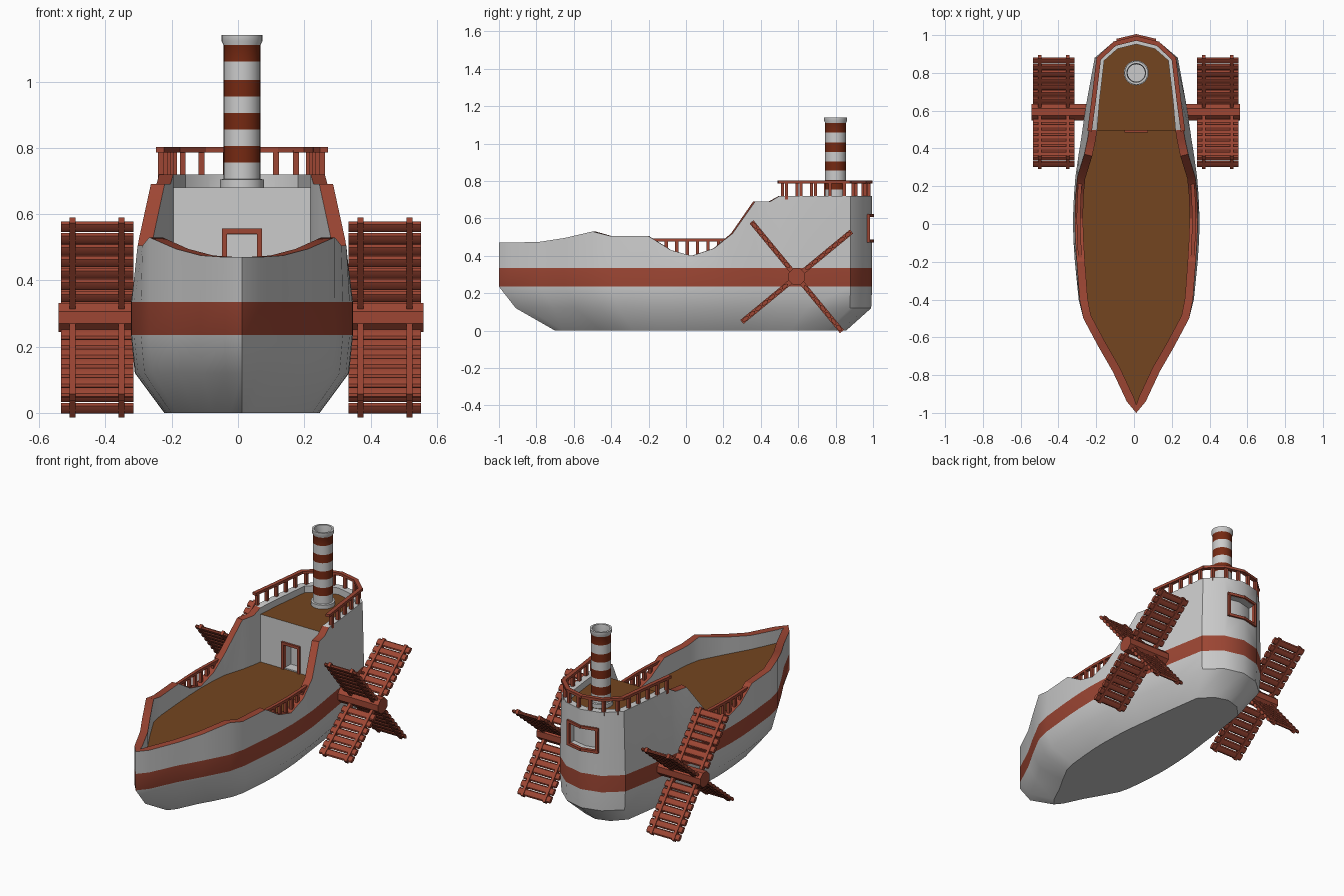
import bpy, bmesh, math
from mathutils import Vector, Matrix

if "Cube" in bpy.data.objects:
    bpy.data.objects.remove(bpy.data.objects["Cube"])

CX = 0.012  # hull centre line


def mat(name, rgb):
    m = bpy.data.materials.new(name)
    m.diffuse_color = (*rgb, 1)
    m.use_nodes = True
    m.node_tree.nodes["Principled BSDF"].inputs["Base Color"].default_value = m.diffuse_color
    return m


GREY = mat("pale_grey_paint", (0.60, 0.60, 0.60))
RED = mat("red_brown_trim", (0.34, 0.062, 0.034))
DARK = mat("dark_red_band", (0.18, 0.022, 0.006))
DECK = mat("deck_brown", (0.175, 0.060, 0.014))


def finish(bm, name, mats, smooth=True, loc=(0, 0, 0)):
    bmesh.ops.recalc_face_normals(bm, faces=bm.faces)
    me = bpy.data.meshes.new(name)
    bm.to_mesh(me)
    bm.free()
    for m in mats:
        me.materials.append(m)
    ob = bpy.data.objects.new(name, me)
    ob.location = loc
    bpy.context.collection.objects.link(ob)
    bpy.ops.object.select_all(action='DESELECT')
    ob.select_set(True)
    bpy.context.view_layer.objects.active = ob
    if smooth:
        bpy.ops.object.shade_smooth_by_angle(angle=math.radians(32))
    return ob


def box(bm, centre, size, rot=Matrix()):
    m = Matrix.Translation(centre) @ rot.to_4x4() @ Matrix.Diagonal((*size, 1))
    bmesh.ops.create_cube(bm, size=1, matrix=m)


def bar(bm, a, b, w, h):
    a, b = Vector(a), Vector(b)
    d = b - a
    rot = d.to_track_quat('X', 'Z').to_matrix()
    box(bm, (a + b) / 2, (d.length + w * 0.6, w, h), rot)


def cut(ob, centre, size):
    bm = bmesh.new()
    box(bm, centre, size)
    cutter = finish(bm, "opening_cutter", [], False)
    cutter.hide_render = True
    mod = ob.modifiers.new("opening", 'BOOLEAN')
    mod.operation, mod.solver, mod.object = 'DIFFERENCE', 'EXACT', cutter
    bpy.context.view_layer.objects.active = ob
    bpy.ops.object.modifier_apply(modifier=mod.name)
    bpy.data.objects.remove(cutter)


# Hull columns from bow to stern: half width, y, half width at top, top height
COLS = [(0, -1, 0, .47), (.05, -.94, .05, .47), (.125, -.78, .125, .475),
        (.20, -.65, .20, .495), (.28, -.5, .28, .53), (.305, -.4, .30, .505),
        (.325, -.2, .315, .505), (.333, -.08, .322, .43), (.335, .03, .325, .40),
        (.33, .15, .322, .44), (.322, .25, .312, .52), (.305, .37, .275, .69),
        (.292, .45, .258, .69), (.285, .5, .25, .72), (.262, .65, .238, .72),
        (.22, .88, .21, .72), (.12, .965, .12, .72), (0, .995, 0, .72)]
loop = COLS + [(-x, y, -t, s) for x, y, t, s in COLS[-2:0:-1]]
N = len(loop)
DECK_Z, UPPER_Z = 0.39, 0.68


def inset(i, d):
    p, q = loop[i - 1], loop[(i + 1) % N]
    n = Vector((p[1] - q[1], q[2] - p[2])).normalized()
    return Vector((loop[i][2], loop[i][1])) + n * d


inner = [inset(i, 0.043) for i in range(N)]

# Hull shell: bottom, chine, stripe, top, rim and inside wall
bm = bmesh.new()
rows = [[] for _ in range(6)]
for i, (x, y, t, s) in enumerate(loop):
    front = y < 0
    pts = [(x * .70, y * (.70 if front else .86), 0),
           (x * .965, y * (.91 if front else .995), .12),
           (x, y, .235), (x, y, .335), (t, y, s)]
    for r, p in enumerate(pts):
        rows[r].append(bm.verts.new(p))
    rows[5].append(bm.verts.new((*inner[i], s)))
rows.append([bm.verts.new((*p, DECK_Z)) for p in inner])
for r in range(6):
    for i in range(N):
        j = (i + 1) % N
        f = bm.faces.new((rows[r][i], rows[r][j], rows[r + 1][j], rows[r + 1][i]))
        rim = r == 4 and f.calc_center_median().y < 0.49
        f.material_index = 1 if r == 2 or rim else 0
bm.faces.new(rows[0])
bm.faces.new(rows[6]).material_index = 2
hull = finish(bm, "hull", [GREY, RED, DECK], loc=(CX, 0, 0))
cut(hull, (CX, 1.0, .545), (.18, .2, .125))

# Cabin block with upper deck on top
bm = bmesh.new()
aft = [p for p, c in zip(inner, loop) if c[1] > 0.48]
lo = [bm.verts.new((*p, .37)) for p in aft]
hi = [bm.verts.new((*p, UPPER_Z)) for p in aft]
for i in range(len(aft)):
    j = (i + 1) % len(aft)
    bm.faces.new((lo[i], lo[j], hi[j], hi[i]))
bm.faces.new(lo)
bm.faces.new(hi).material_index = 1
cabin = finish(bm, "cabin", [GREY, DECK], loc=(CX, 0, 0))
WALL_Y = min(p.y for p in aft)
cut(cabin, (CX, WALL_Y, .467), (.092, .12, .14))

# Door frame
bm = bmesh.new()
for s in (-1, 1):
    box(bm, (s * .053, WALL_Y, .473), (.016, .022, .165))
box(bm, (0, WALL_Y, .548), (.122, .024, .016))
finish(bm, "door_frame", [RED], False, (CX, 0, 0))

# Stern window frame, bent to follow the hull
bm = bmesh.new()
for s in (-1, 1):
    for z in (.478, .616):
        bar(bm, (s * .097, .972, z), (0, .995, z), .02, .016)
    box(bm, (s * .096, .972, .547), (.016, .022, .15))
finish(bm, "stern_window_frame", [RED], False, (CX, 0, 0))


# Railings: handrail along a path with evenly spaced posts
def railing(name, path, base, top, gap, w):
    bm = bmesh.new()
    along = 0.5 * gap
    for a, b in zip(path, path[1:]):
        bar(bm, (*a, top - .008), (*b, top - .008), w, .016)
        d = (b - a).length
        while along < d:
            p = a.lerp(b, along / d)
            box(bm, (*p, (base + top) / 2 - .005), (.018, .018, top - base - .01))
            along += gap
        along -= d
    finish(bm, name, [RED], False, (CX, 0, 0))


upper = [inset(i, .012) for i in range(N) if loop[i][1] > 0.48]
upper[0].x += .008
upper[-1].x -= .008
railing("upper_railing", upper, .70, .802, .078, .024)
for side, label in ((1, "right"), (-1, "left")):
    path = [Vector((side * x, y)) for x, y in
            ((.297, -.19), (.303, -.08), (.306, .03), (.302, .15), (.298, .21))]
    railing(label + "_side_railing", path, .39, .492, .056, .02)

# Funnel: turned profile with painted bands
bm = bmesh.new()
R = .056
prof = [(.066, UPPER_Z), (.066, .704), (R, .706)]
prof += [(R, z) for z in (.755, .805, .855, .905, .955, 1.005, 1.06, 1.11)]
prof += [(.062, 1.122), (.062, 1.14), (.05, 1.14), (.046, 1.11), (.046, .72), (0, .72)]
vs = [bm.verts.new((r, 0, z)) for r, z in prof]
es = [bm.edges.new(e) for e in zip(vs, vs[1:])]
bmesh.ops.spin(bm, geom=vs + es, cent=(0, 0, 0), axis=(0, 0, 1),
               angle=math.tau, steps=24, use_merge=True)
bmesh.ops.remove_doubles(bm, verts=bm.verts, dist=1e-5)
for f in bm.faces:
    c = f.calc_center_median()
    if c.xy.length > .05 and any(a < c.z < a + .055 for a in (.755, .855, .955, 1.058)):
        f.material_index = 1
finish(bm, "funnel", [GREY, DARK], loc=(CX, .80, 0))

# Paddle wheels: four slatted blades on a stub axle
for cx, s, label in ((-.425, -1, "left"), (.443, 1, "right")):
    bm = bmesh.new()
    side = Matrix.Rotation(math.pi / 2, 4, 'Y')
    for k in range(4):
        turn = Matrix.Rotation(math.radians(39.5 + 90 * k), 4, 'X')
        for n in range(7):
            m = turn @ Matrix.Translation((0, .082 + n * .0455, 0))
            m = m @ Matrix.Diagonal((1, 1, .5, 1)) @ side
            bmesh.ops.create_cone(bm, cap_ends=True, segments=8, radius1=.021,
                                  radius2=.021, depth=.218, matrix=m)
        for x in (-.074, .074):
            box(bm, turn @ Vector((x, .205, 0)), (.018, .35, .027), turn.to_3x3())
    axle = Matrix.Translation((-s * .048, 0, 0)) @ side
    bmesh.ops.create_cone(bm, cap_ends=True, segments=8, radius1=.048, radius2=.048,
                          depth=.33, matrix=axle @ Matrix.Rotation(math.pi / 8, 4, 'Z'))
    finish(bm, label + "_paddle_wheel", [RED], True, (cx, .592, .288))
